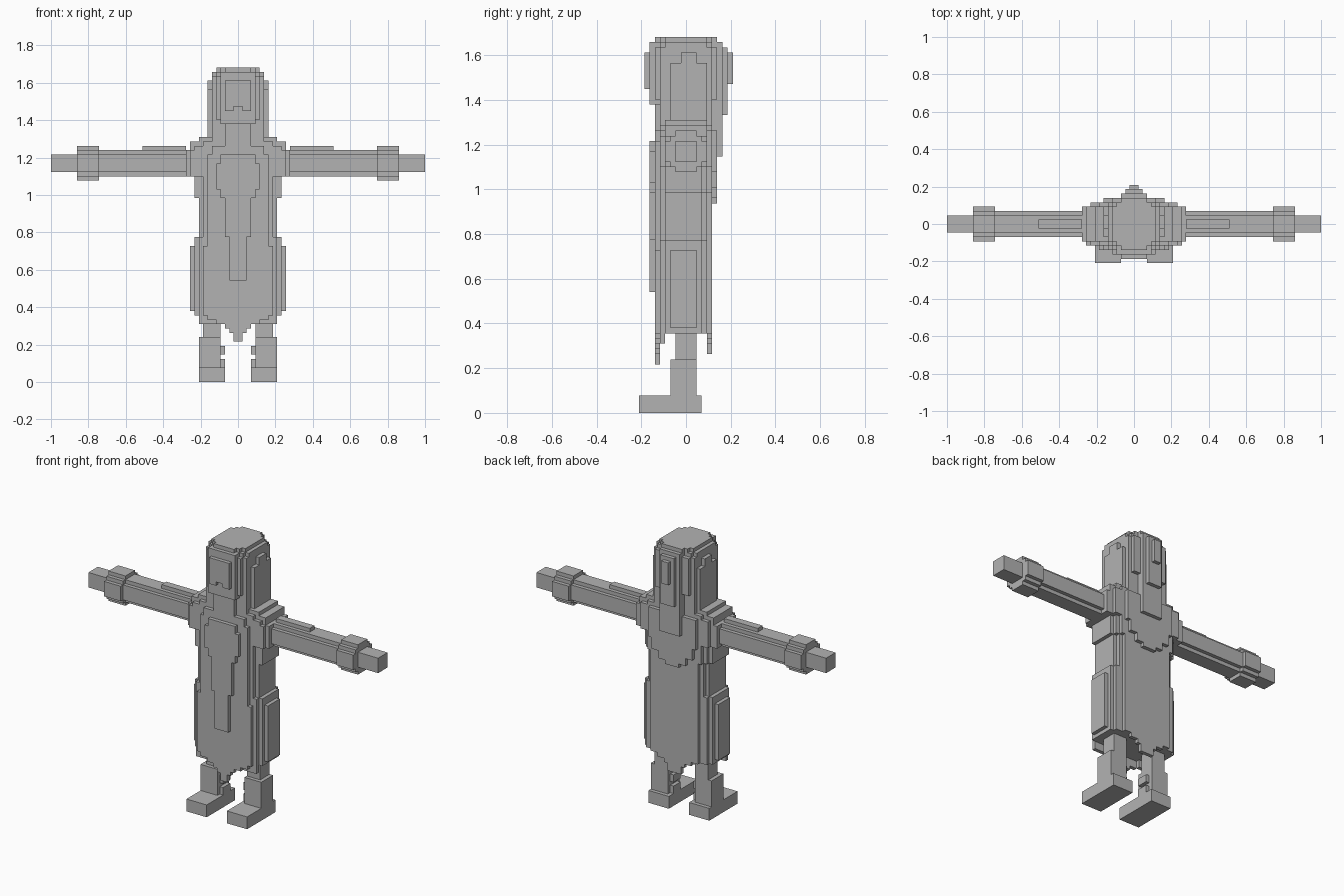
import bpy
import bmesh

if "Cube" in bpy.data.objects:
    bpy.data.objects.remove(bpy.data.objects["Cube"])

U = 2 / 86          # voxel edge
LIFT = 0.3 * U      # grid offset above the floor

grey = bpy.data.materials.new("plain_grey")
grey.diffuse_color = (0.45, 0.45, 0.45, 1)
grey.use_nodes = True
grey.node_tree.nodes["Principled BSDF"].inputs["Base Color"].default_value = grey.diffuse_color

parts = {}


def fill(name, boxes):
    """Centred boxes: (half width, y0, y1, z0, z1) in voxels."""
    cells = parts.setdefault(name, set())
    for h, y0, y1, z0, z1 in boxes:
        cells.update((x, y, z) for x in range(-h, h)
                     for y in range(y0, y1) for z in range(z0, z1))


def fill_side(name, boxes):
    """Off-centre boxes on both sides: (x0, x1, y0, y1, z0, z1) in voxels."""
    for side in ("left", "right"):
        cells = parts.setdefault(f"{side}_{name}", set())
        for x0, x1, y0, y1, z0, z1 in boxes:
            xs = range(x0, x1) if side == "right" else range(-x1, -x0)
            cells.update((x, y, z) for x in xs
                         for y in range(y0, y1) for z in range(z0, z1))


# Head with long hair and a raised face
fill("head", [
    (5, -4, 4, 55, 72), (4, -5, 5, 55, 72), (3, -6, 6, 55, 72),
    (6, -4, 4, 55, 71), (5, -5, 5, 55, 71),
    (6, -5, 5, 55, 70), (5, -6, 6, 60, 70), (7, -1, 2, 55, 69),
    (7, -3, 4, 55, 67)])
fill("face", [(4, -7, -5, 59, 71), (3, -8, -6, 63, 69), (1, -7, -5, 62, 64)])
parts["face"] |= {(x, -8, 62) for x in (-3, -2, 1, 2)}
fill("chin", [(3, -6, -4, 52, 60)])
fill("hair_back", [
    (3, 4, 7, 49, 71), (2, 4, 8, 57, 70), (1, 4, 9, 63, 69)])

# Shoulders and the cape hanging from them
fill("shoulders", [
    (9, -4, 4, 42, 56), (8, -5, 5, 42, 55), (11, -4, 4, 47, 55),
    (10, -5, 5, 47, 54), (12, -4, 4, 47, 53), (11, -5, 4, 47, 53),
    (10, -4, 3, 42, 47)])
fill("cape", [
    (7, 3, 6, 46, 54), (6, 3, 6, 43, 46), (4, 3, 6, 41, 43),
    (2, 3, 6, 40, 41)])

# Torso and the long front panel
fill("torso", [
    (9, -4, 3, 33, 47), (8, -5, 4, 33, 47), (7, -6, 5, 33, 52),
    (6, -6, 5, 52, 54)])
fill("front_panel", [
    (5, -7, -5, 44, 50), (4, -7, -5, 42, 52),
    (3, -7, -5, 33, 42), (2, -7, -5, 23, 33)])

# Skirt and its pointed hems
fill("skirt", [
    (11, -3, 2, 16, 31), (10, -4, 3, 15, 33), (9, -5, 4, 15, 33),
    (8, -6, 4, 15, 31), (7, -6, 5, 15, 33)])
fill("front_hem", [
    (7, -6, -5, 14, 15), (5, -6, -5, 13, 14), (3, -6, -5, 12, 13),
    (2, -6, -5, 11, 12), (1, -6, -5, 9, 11)])
fill_side("hem_edge", [(5, 9, -5, -4, 13, 15)])
fill("back_hem", [(5, 4, 5, 14, 15), (3, 4, 5, 13, 14), (2, 4, 5, 11, 13)])

# Arms
fill_side("sleeve", [
    (12, 32, -3, 3, 48, 52), (12, 32, -2, 2, 47, 53),
    (12, 22, -1, 1, 53, 54)])
fill_side("cuff", [
    (32, 37, -4, 4, 48, 52), (32, 37, -3, 3, 47, 53),
    (32, 37, -2, 2, 46, 54)])
fill_side("hand", [(37, 43, -2, 2, 48, 52)])

# Legs and boots
fill_side("leg", [(4, 8, -2, 2, 10, 15)])
fill_side("boot", [
    (3, 9, -9, 3, 0, 3), (4, 9, -3, 2, 3, 10),
    (3, 4, -2, 1, 3, 5), (3, 4, -2, 1, 6, 8)])

# Outer faces only: cells hidden by any part get no face
solid = set().union(*parts.values())
CORNERS = ((0, 0), (1, 0), (1, 1), (0, 1))


def build(name, cells):
    bm = bmesh.new()
    verts = {}

    def vert(p):
        if p not in verts:
            z = p[2] * U + LIFT if p[2] > 0 else 0
            verts[p] = bm.verts.new((p[0] * U, p[1] * U, z))
        return verts[p]

    for cell in sorted(cells):
        for axis in range(3):
            for step in (-1, 1):
                near = list(cell)
                near[axis] += step
                if tuple(near) in solid:
                    continue
                loop = []
                for a, b in CORNERS[::step]:
                    p = list(cell)
                    p[axis] += step > 0
                    p[(axis + 1) % 3] += a
                    p[(axis + 2) % 3] += b
                    loop.append(vert(tuple(p)))
                bm.faces.new(loop)
    bmesh.ops.dissolve_limit(bm, angle_limit=0.02, verts=bm.verts[:],
                             edges=bm.edges[:])
    mesh = bpy.data.meshes.new(name)
    bm.to_mesh(mesh)
    bm.free()
    mesh.materials.append(grey)
    bpy.context.collection.objects.link(bpy.data.objects.new(name, mesh))


taken = set()
for name, cells in parts.items():
    build(name, cells - taken)
    taken |= cells
